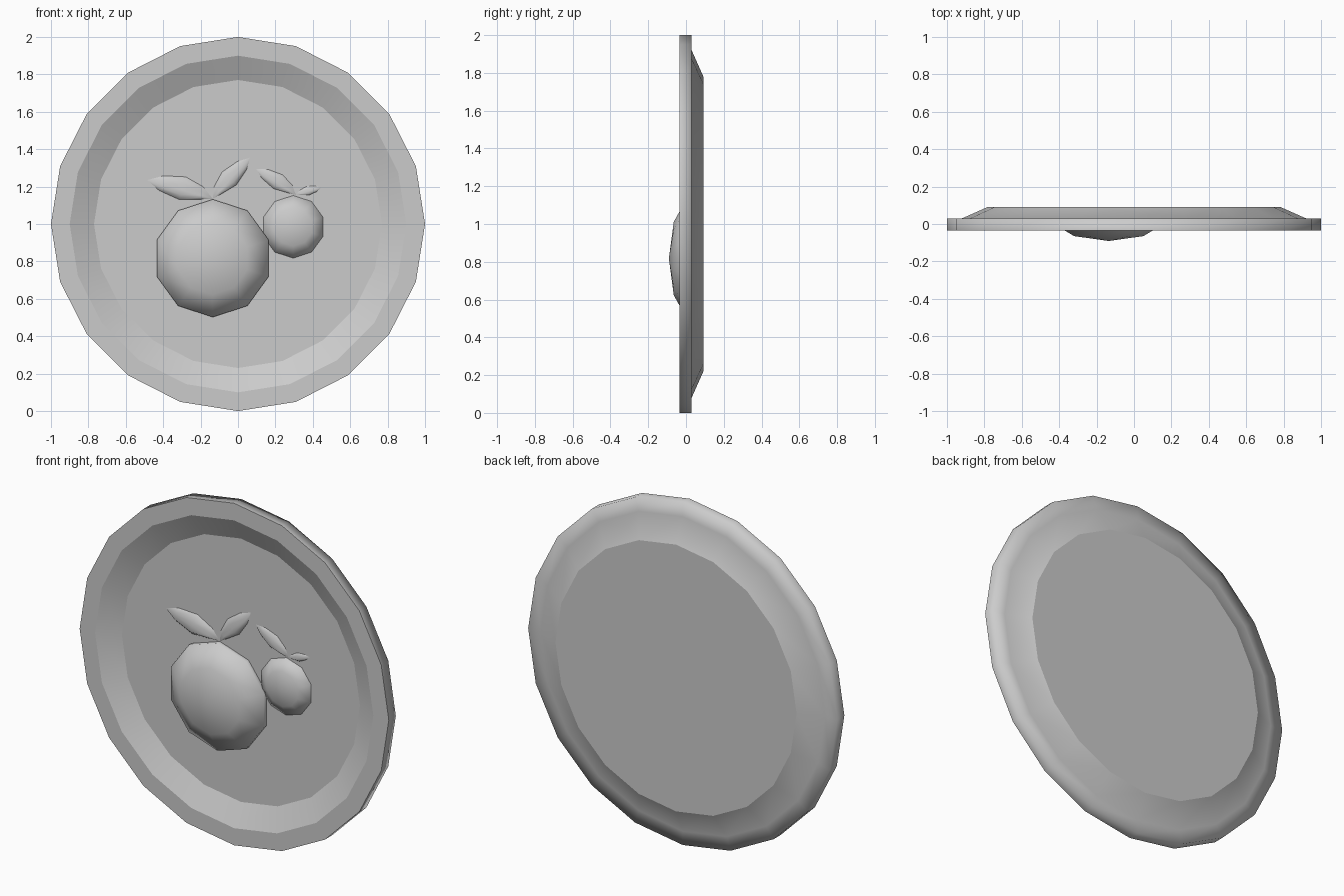
import bpy
import bmesh
from math import cos, sin, pi, radians
from mathutils import Vector

cube = bpy.data.objects.get("Cube")
if cube:
    bpy.data.objects.remove(cube, do_unlink=True)

grey = bpy.data.materials.new("plain_grey")
grey.use_nodes = True
grey.diffuse_color = (0.6, 0.6, 0.6, 1)
grey.node_tree.nodes["Principled BSDF"].inputs["Base Color"].default_value = (0.6, 0.6, 0.6, 1)


def finish(name, bm):
    bmesh.ops.recalc_face_normals(bm, faces=bm.faces)
    for face in bm.faces:
        face.smooth = True
    mesh = bpy.data.meshes.new(name)
    bm.to_mesh(mesh)
    bm.free()
    mesh.materials.append(grey)
    obj = bpy.data.objects.new(name, mesh)
    bpy.context.collection.objects.link(obj)
    return obj


def lathe(name, profile, sides, x, z, sharp_rings=()):
    """Turn (radius, y) points about a front-to-back axis through x, z."""
    bm = bmesh.new()
    rings = []
    for r, y in profile:
        ring = [bm.verts.new((x + r * sin(2 * pi * i / sides), y,
                              z + r * cos(2 * pi * i / sides)))
                for i in range(sides if r else 1)]
        rings.append(ring)
    for a, b in zip(rings, rings[1:]):
        for i in range(sides):
            j = (i + 1) % sides
            if len(a) == 1:
                bm.faces.new((a[0], b[i], b[j]))
            else:
                bm.faces.new((a[i], a[j], b[j], b[i]))
    # Flat caps close the open ends
    for ring in (rings[0], rings[-1]):
        if len(ring) > 1:
            bm.faces.new(ring)
    for k in sharp_rings:
        ring = rings[k]
        for i in range(sides):
            bm.edges.get((ring[i], ring[(i + 1) % sides])).smooth = False
    return finish(name, bm)


# Plate: front floor, front slope, rim, back slope, back floor
FLOOR = 0.027
lathe("plate", [(0.77, FLOOR), (0.9, -0.035), (1, -0.035), (1, 0.03),
                (0.92, 0.03), (0.78, 0.092)],
      20, 0, 1, sharp_rings=(0, 1, 2, 5))


# Fruits: squashed ten-sided domes set into the floor
def fruit(name, x, z, radius):
    depth = radius * 0.41
    dome = [(radius * sin(radians(a)), 0.045 - depth * cos(radians(a)))
            for a in (0, 36, 72)]
    dome.append((dome[-1][0], 0.05))
    lathe(name, dome, 10, x, z)


fruit("large_fruit", -0.135, 0.817, 0.331)
fruit("small_fruit", 0.295, 0.985, 0.176)


# Leaves: two swollen halves with a shallow groove along the middle
def leaf(name, base, tip, full_side):
    start = Vector((base[0], 0, base[1]))
    along = Vector((tip[0], 0, tip[1])) - start
    across = Vector((-along.z, 0, along.x)) * full_side
    bulge = along.length * 0.085
    bm = bmesh.new()
    edge_y = Vector((0, FLOOR - 0.002, 0))
    first = bm.verts.new(start + edge_y)
    last = bm.verts.new(start + along + edge_y)
    rows = []
    for t, wide, narrow in ((0.18, 0.13, 0.06), (0.47, 0.2, 0.147), (0.79, 0.125, 0.1)):
        height = bulge * sin(pi * t)
        row = []
        for w, h in ((wide, 0), (wide / 2, 1), (0, 0.65), (-narrow / 2, 1), (-narrow, 0)):
            row.append(bm.verts.new(start + along * t + across * w + edge_y
                                    - Vector((0, height * h, 0))))
        rows.append(row)
    for i in range(4):
        bm.faces.new((first, rows[0][i], rows[0][i + 1]))
        bm.faces.new((last, rows[-1][i + 1], rows[-1][i]))
        for a, b in zip(rows, rows[1:]):
            bm.faces.new((a[i], b[i], b[i + 1], a[i + 1]))
    # Underside outline
    bm.faces.new([first] + [r[0] for r in rows] + [last] + [r[-1] for r in reversed(rows)])
    for e in bm.edges:
        if len(e.link_faces) == 2 and any(len(f.verts) > 4 for f in e.link_faces):
            e.smooth = False
    finish(name, bm)


leaf("large_fruit_right_leaf", (-0.135, 1.135), (-0.485, 1.235), -1)
leaf("large_fruit_left_leaf", (-0.135, 1.135), (0.065, 1.355), 1)
leaf("small_fruit_right_leaf", (0.31, 1.155), (0.097, 1.295), -1)
leaf("small_fruit_left_leaf", (0.31, 1.155), (0.445, 1.195), 1)
